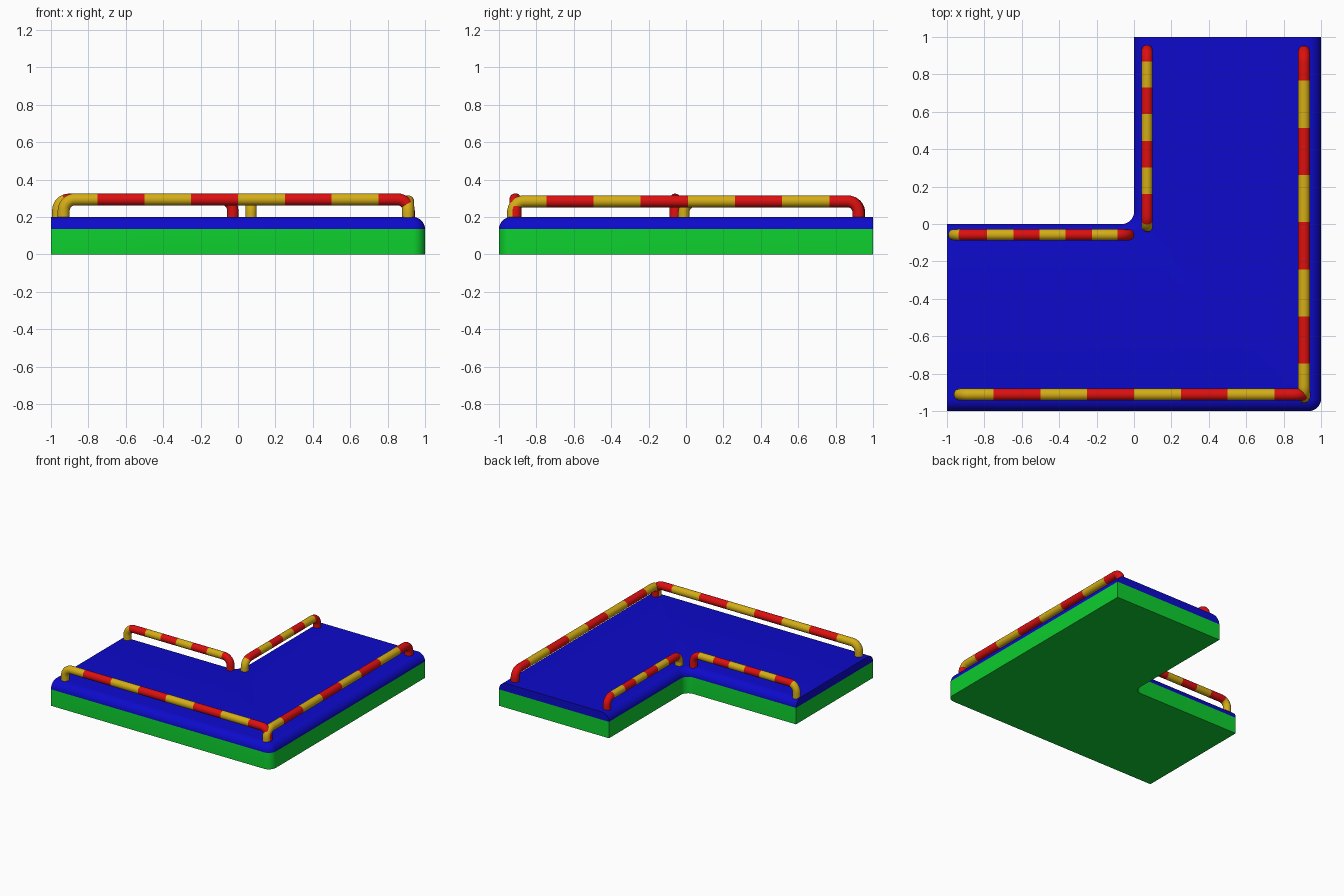
import bpy, bmesh, math

if "Cube" in bpy.data.objects:
    bpy.data.objects.remove(bpy.data.objects["Cube"])


def material(name, rgb):
    m = bpy.data.materials.new(name)
    m.diffuse_color = (*rgb, 1)
    m.use_nodes = True
    m.node_tree.nodes["Principled BSDF"].inputs["Base Color"].default_value = m.diffuse_color
    return m


GREEN = material("green", (0.004, 0.62, 0.028))
BLUE = material("blue", (0.004, 0.003, 0.60))
YELLOW = material("yellow", (0.66, 0.42, 0.008))
RED = material("red", (0.72, 0.005, 0.005))


def loft(name, rings, mats, pick):
    """Skin closed rings, cap both ends, choose each band's material with pick(band)."""
    bm = bmesh.new()
    vs = [[bm.verts.new(p) for p in ring] for ring in rings]
    n = len(vs[0])
    for k in range(len(vs) - 1):
        for i in range(n):
            j = (i + 1) % n
            f = bm.faces.new((vs[k][i], vs[k][j], vs[k + 1][j], vs[k + 1][i]))
            f.material_index = pick(k)
    bm.faces.new(vs[0][::-1]).material_index = pick(0)
    bm.faces.new(vs[-1]).material_index = pick(len(vs) - 2)
    bmesh.ops.recalc_face_normals(bm, faces=bm.faces)
    me = bpy.data.meshes.new(name)
    bm.to_mesh(me)
    bm.free()
    for m in mats:
        me.materials.append(m)
    ob = bpy.data.objects.new(name, me)
    bpy.context.collection.objects.link(ob)
    bpy.ops.object.select_all(action='DESELECT')
    ob.select_set(True)
    bpy.context.view_layer.objects.active = ob
    bpy.ops.object.shade_smooth_by_angle(angle=math.radians(35))


# L-shaped platform: the two cut ends stay flat, the other edges round over
R = 0.065


def arc(cx, cy, r, a0, a1, n=8):
    angles = [math.radians(a0 + (a1 - a0) * i / n) for i in range(n + 1)]
    return [(cx + r * math.cos(a), cy + r * math.sin(a)) for a in angles]


def outline(d, z):
    pts = [(-1, -1 + d)]
    pts += arc(1 - R, -1 + R, R - d, -90, 0)      # outer corner
    pts += [(1 - d, 1), (d, 1)]
    pts += arc(-R, R, R + d, 0, -90)              # inner corner
    pts += [(-1, -d)]
    return [(x, y, z) for x, y in pts]


levels = [(0, 0)]
for i in range(9):
    a = math.radians(89 * i / 8)
    levels.append((R * (1 - math.cos(a)), 0.2 - R + R * math.sin(a)))
loft("platform", [outline(d, z) for d, z in levels], [GREEN, BLUE],
     lambda k: 0 if k == 0 else 1)


# Striped handrails: a bent tube along x or y with a post at each end
def rail(name, axis, across, s0, s1, z, r, mid, step, bend=0.06, sides=20):
    cuts = [mid + step * (i - 3) for i in range(7)]
    path = [(s0, 0.17, 180)]
    for i in range(9):
        a = 180 - 90 * i / 8
        t = math.radians(a)
        path.append((s0 + bend + bend * math.cos(t), z - bend + bend * math.sin(t), a))
    for i in range(8, -1, -1):
        a = 90 * i / 8
        t = math.radians(a)
        path.append((s1 - bend + bend * math.cos(t), z - bend + bend * math.sin(t), a))
    path.append((s1, 0.17, 0))
    # add a ring at each stripe boundary that lies on the straight run
    straight = [(c, z, 90) for c in cuts if s0 + bend < c < s1 - bend]
    path[10:10] = straight
    rings = []
    for s, h, a in path:
        t = math.radians(a)
        ring = []
        for i in range(sides):
            u = 2 * math.pi * i / sides
            o, w = r * math.cos(u), r * math.sin(u)
            along, up, side = s + o * math.cos(t), h + o * math.sin(t), across + w
            ring.append((along, side, up) if axis == "x" else (side, along, up))
        rings.append(ring)

    def stripe(k):
        m = (path[k][0] + path[k + 1][0]) / 2
        return sum(c < m for c in cuts) % 2

    loft(name, rings, [YELLOW, RED], stripe)


rail("front_rail", "x", -0.912, -0.932, 0.913, 0.294, 0.032, 0.0, 0.25)
rail("right_rail", "y", 0.909, -0.925, 0.922, 0.284, 0.032, 0.01, 0.252)
rail("inner_side_rail", "y", 0.07, -0.012, 0.928, 0.284, 0.03, 0.445, 0.142)
rail("inner_back_rail", "x", -0.058, -0.964, -0.028, 0.295, 0.03, -0.505, 0.14)
